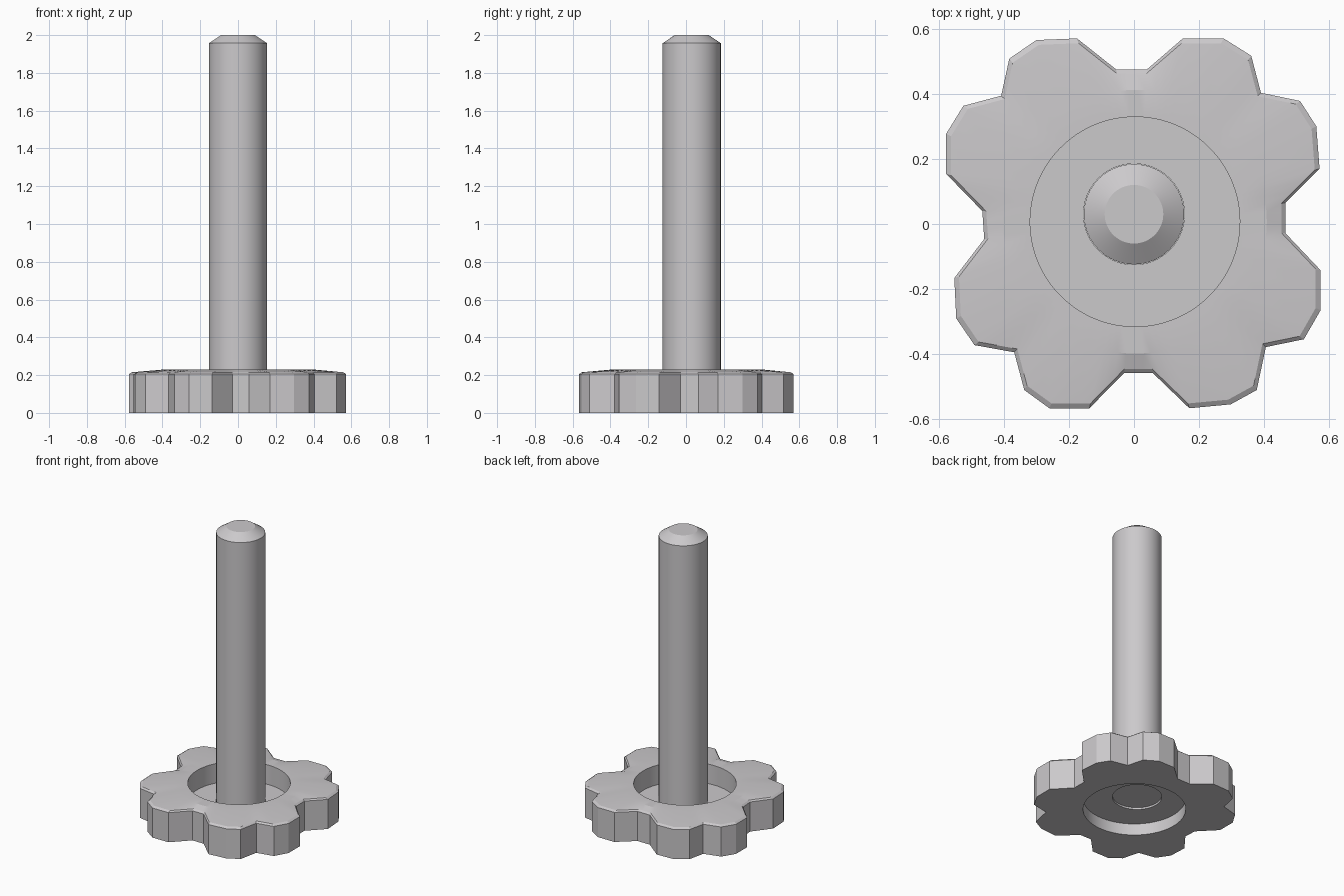
import bpy, bmesh, math

if "Cube" in bpy.data.objects:
    bpy.data.objects.remove(bpy.data.objects["Cube"])

metal = bpy.data.materials.new("light grey metal")
metal.diffuse_color = (0.6, 0.585, 0.6, 1)
metal.use_nodes = True
metal.node_tree.nodes["Principled BSDF"].inputs["Base Color"].default_value = metal.diffuse_color


def finish(name, bm, angle):
    bmesh.ops.recalc_face_normals(bm, faces=bm.faces)
    me = bpy.data.meshes.new(name)
    bm.to_mesh(me)
    bm.free()
    me.materials.append(metal)
    ob = bpy.data.objects.new(name, me)
    bpy.context.collection.objects.link(ob)
    bpy.ops.object.select_all(action='DESELECT')
    ob.select_set(True)
    bpy.context.view_layer.objects.active = ob
    bpy.ops.object.shade_smooth_by_angle(angle=math.radians(angle))
    return ob


def loft(bm, rings):
    """Join successive rings of equal length with quads."""
    loops = [[bm.verts.new(p) for p in r] for r in rings]
    n = len(loops[0])
    for a, b in zip(loops, loops[1:]):
        for i in range(n):
            j = (i + 1) % n
            bm.faces.new((a[i], a[j], b[j], b[i]))
    return loops


# Slightly irregular eight-lobed outline of the hand wheel
outline = [
    (-.30, .565), (-.175, .57), (-.055, .475), (.04, .475), (.15, .57), (.275, .57),
    (.36, .517), (.39, .403), (.51, .378), (.56, .30), (.57, .17), (.465, .065),
    (.465, -.028), (.573, -.142), (.573, -.265), (.522, -.354), (.405, -.378),
    (.377, -.51), (.297, -.554), (.17, -.566), (.057, -.457), (-.03, -.457),
    (-.137, -.566), (-.26, -.566), (-.337, -.51), (-.368, -.394), (-.49, -.372),
    (-.546, -.29), (-.552, -.166), (-.46, -.046), (-.466, .04), (-.577, .154),
    (-.577, .277), (-.524, .363), (-.408, .394), (-.383, .508)]
pts = []
for i, (x, y) in enumerate(outline):
    u, v = outline[(i + 1) % len(outline)]
    pts += [(x + (u - x) * k / 3, y + (v - y) * k / 3) for k in range(3)]


def edge(scale, z):
    return [(x * scale, y * scale, z) for x, y in pts]


def circle(r, z, cx=0.003, cy=0.007):
    out = []
    for x, y in pts:
        a = math.atan2(y, x)
        out.append((cx + r * math.cos(a), cy + r * math.sin(a), z))
    return out


# Hand wheel: lobed rim, gently domed top, recesses above and below a thin web
bm = bmesh.new()
loft(bm, [circle(.155, .08, 0, .03), circle(.322, .08), circle(.322, 0), edge(1, 0),
          edge(1, .205), edge(.974, .215), circle(.405, .23), circle(.322, .23),
          circle(.322, .095), circle(.155, .095, 0, .03), circle(.155, .08, 0, .03)])
bmesh.ops.remove_doubles(bm, verts=bm.verts, dist=1e-5)
finish("hand_wheel", bm, 15)

# Threaded-style rod with a chamfered tip, set slightly off centre
bm = bmesh.new()
N = 64
rings = [[(r * math.cos(math.tau * i / N), .03 + r * math.sin(math.tau * i / N), z)
          for i in range(N)] for r, z in ((.154, .092), (.154, 1.957), (.09, 2))]
loops = loft(bm, rings)
bm.faces.new(loops[0])
bm.faces.new(loops[-1])
finish("rod", bm, 25)
